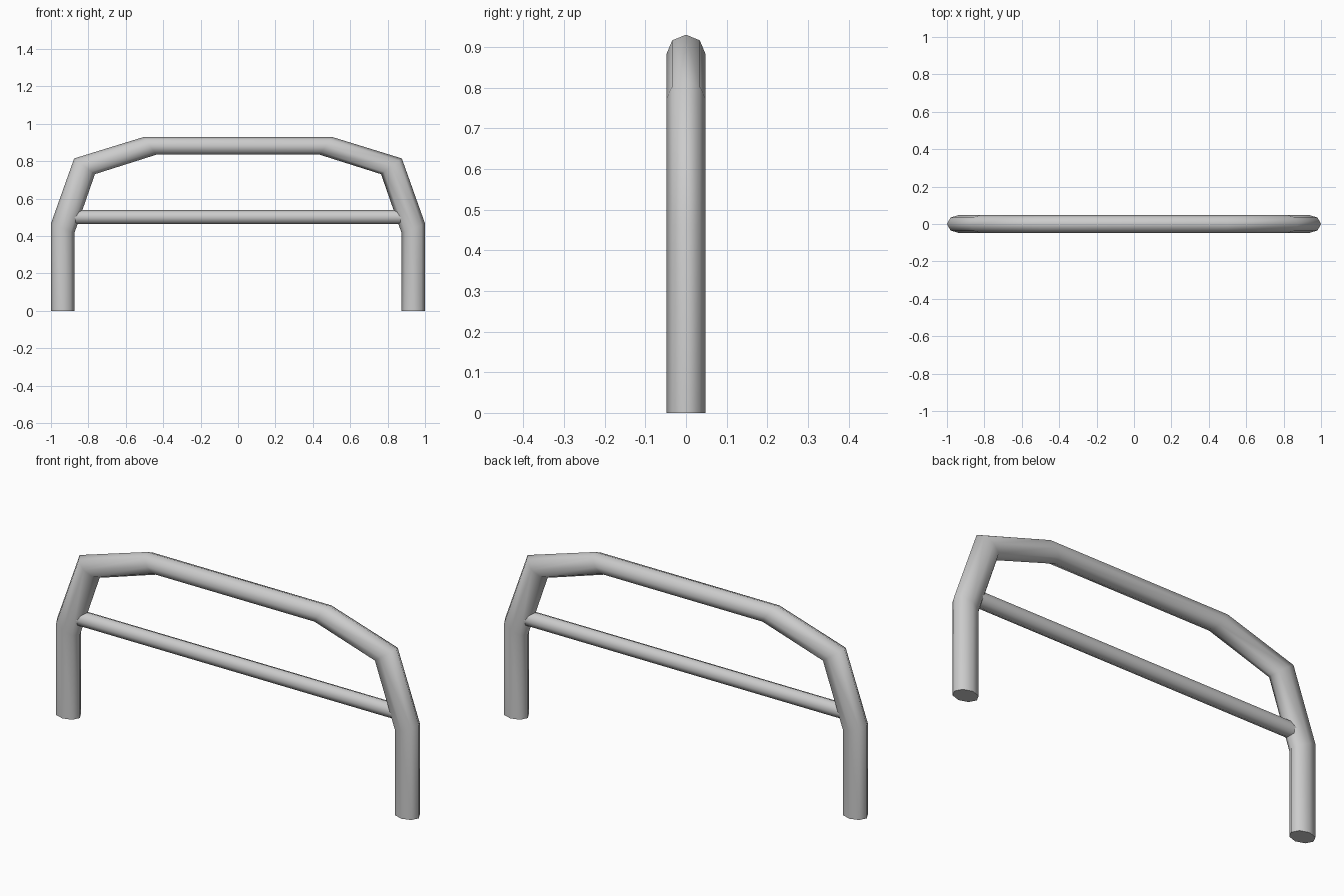
import bpy, bmesh
from math import sin, cos, tau

if "Cube" in bpy.data.objects:
    bpy.data.objects.remove(bpy.data.objects["Cube"])

SIDES = 8


def tube(name, stations, ry):
    """Loft octagonal rings; each station is (outer xz, inner xz)."""
    bm = bmesh.new()
    rings = []
    for (ox, oz), (ix, iz) in stations:
        cx, cz, hx, hz = (ox + ix) / 2, (oz + iz) / 2, (ox - ix) / 2, (oz - iz) / 2
        rings.append([bm.verts.new((cx + hx * cos(a), ry * sin(a), cz + hz * cos(a)))
                      for a in (tau * k / SIDES for k in range(SIDES))])
    for r0, r1 in zip(rings, rings[1:]):
        for k in range(SIDES):
            n = (k + 1) % SIDES
            bm.faces.new((r0[k], r0[n], r1[n], r1[k]))
    bm.faces.new(rings[0])
    bm.faces.new(rings[-1])
    bmesh.ops.recalc_face_normals(bm, faces=bm.faces)
    for f in bm.faces:
        f.smooth = len(f.verts) == 4
    me = bpy.data.meshes.new(name)
    bm.to_mesh(me)
    bm.free()
    ob = bpy.data.objects.new(name, me)
    bpy.context.collection.objects.link(ob)
    return ob


# Main hoop: left half outer/inner profile, mirrored to the right
left = [((-1.0, 0.0), (-0.875, 0.0)),
        ((-1.0, 0.467), (-0.875, 0.415)),
        ((-0.876, 0.815), (-0.765, 0.731)),
        ((-0.503, 0.93), (-0.437, 0.835))]
right = [((-o[0], o[1]), (-i[0], i[1])) for o, i in reversed(left)]
tube("main_hoop", left + right, 0.048)

# Thinner horizontal cross bar, ends buried in the hoop
tube("cross_bar", [((x, 0.539), (x, 0.464)) for x in (-0.9, 0.9)], 0.0365)
